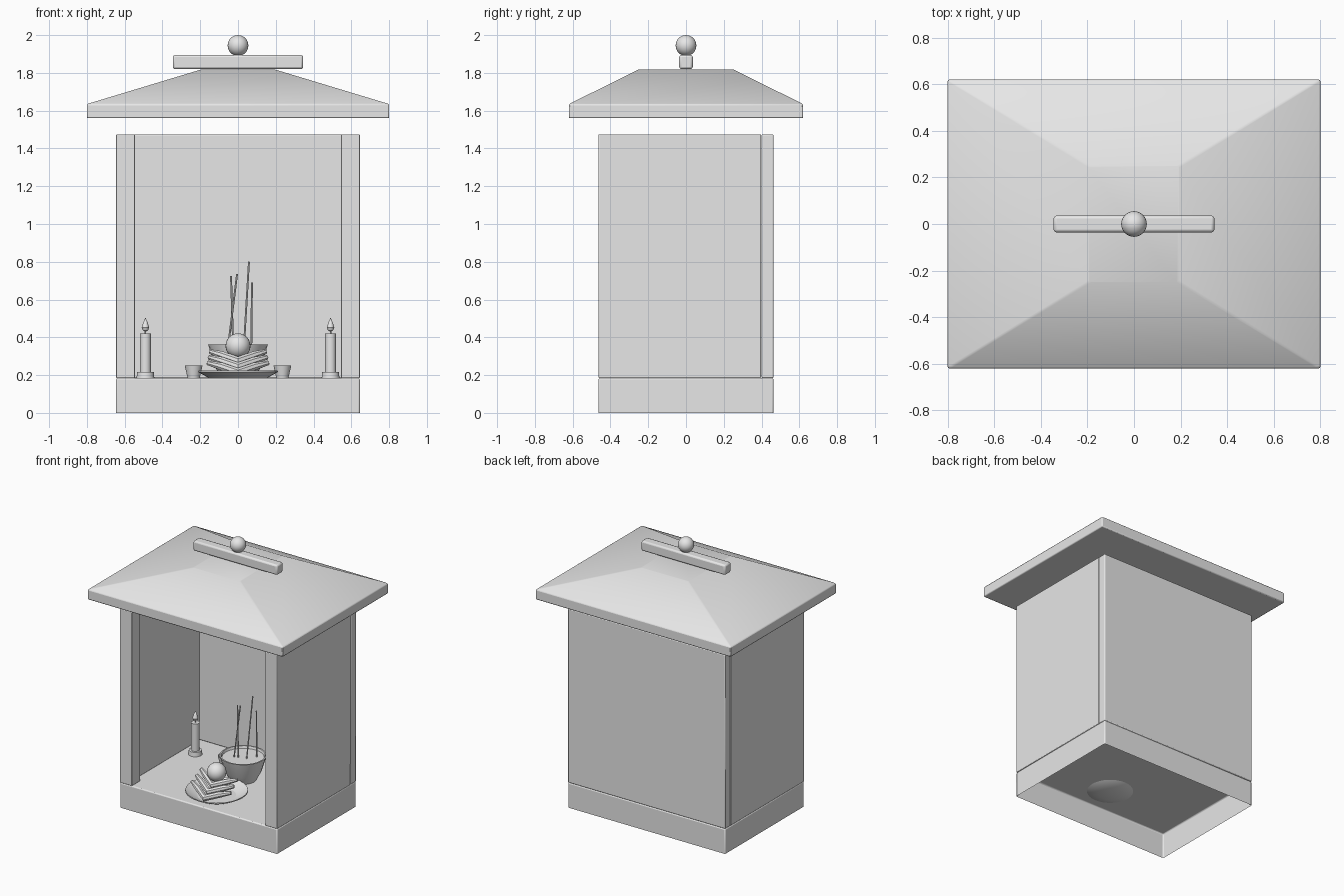
import bpy, bmesh, math
from mathutils import Vector

if "Cube" in bpy.data.objects:
    bpy.data.objects.remove(bpy.data.objects["Cube"])

grey = bpy.data.materials.new("plain_grey")
grey.diffuse_color = (0.8, 0.8, 0.8, 1)
grey.use_nodes = True
grey.node_tree.nodes["Principled BSDF"].inputs["Base Color"].default_value = grey.diffuse_color


def finish(name, bm, bevel=0.0, angle=35):
    bmesh.ops.recalc_face_normals(bm, faces=bm.faces)
    me = bpy.data.meshes.new(name)
    bm.to_mesh(me)
    bm.free()
    me.materials.append(grey)
    ob = bpy.data.objects.new(name, me)
    bpy.context.collection.objects.link(ob)
    bpy.ops.object.select_all(action='DESELECT')
    ob.select_set(True)
    bpy.context.view_layer.objects.active = ob
    if bevel:
        mod = ob.modifiers.new("soft_edges", 'BEVEL')
        mod.width = bevel
        mod.segments = 2
    bpy.ops.object.shade_smooth_by_angle(angle=math.radians(angle))
    return ob


def box(name, lo, hi, bevel=0.006, open_bottom=False):
    bm = bmesh.new()
    bmesh.ops.create_cube(bm, size=1)
    for v in bm.verts:
        v.co = Vector([lo[i] + (v.co[i] + 0.5) * (hi[i] - lo[i]) for i in range(3)])
    if open_bottom:
        low = [f for f in bm.faces if f.calc_center_median().z < lo[2] + 1e-5]
        bmesh.ops.delete(bm, geom=low, context='FACES')
    return finish(name, bm, bevel)


def lathe(name, profile, at, sides=24):
    """Revolve (radius, z) points around a vertical axis."""
    bm = bmesh.new()
    vs = [bm.verts.new((at[0] + r, at[1], z)) for r, z in profile]
    es = [bm.edges.new(p) for p in zip(vs, vs[1:])]
    bmesh.ops.spin(bm, geom=vs + es, cent=(at[0], at[1], 0), axis=(0, 0, 1),
                   angle=math.tau, steps=sides, use_merge=True)
    bmesh.ops.remove_doubles(bm, verts=bm.verts, dist=1e-5)
    return finish(name, bm)


def ball(name, at, r):
    bm = bmesh.new()
    bmesh.ops.create_uvsphere(bm, u_segments=24, v_segments=14, radius=r)
    bmesh.ops.translate(bm, verts=bm.verts, vec=at)
    return finish(name, bm)


def tube(name, points, radii, sides=8):
    """Capped tube through points, with one radius per point."""
    bm = bmesh.new()
    pts = [Vector(p) for p in points]
    rings = []
    for i, p in enumerate(pts):
        d = (pts[min(i + 1, len(pts) - 1)] - pts[max(i - 1, 0)]).normalized()
        a = d.cross(Vector((0, 1, 0.3))).normalized()
        b = d.cross(a)
        rings.append([bm.verts.new(p + radii[i] * (a * math.cos(t) + b * math.sin(t)))
                      for t in (math.tau * k / sides for k in range(sides))])
    for r0, r1 in zip(rings, rings[1:]):
        for k in range(sides):
            n = (k + 1) % sides
            bm.faces.new((r0[k], r0[n], r1[n], r1[k]))
    bm.faces.new(rings[0])
    bm.faces.new(rings[-1])
    return finish(name, bm)


# Plinth (hollow underneath) and cabinet walls
box("plinth", (-0.645, -0.463, 0), (0.645, 0.463, 0.185), 0.008, open_bottom=True)
box("back_panel", (-0.645, 0.4, 0.185), (0.645, 0.463, 1.475))
for s, side in ((-1, "left"), (1, "right")):
    xs = sorted((s * 0.592, s * 0.645))
    box(side + "_wall", (xs[0], -0.463, 0.185), (xs[1], 0.397, 1.475), 0.004)
    xs = sorted((s * 0.546, s * 0.643))
    box(side + "_front_post", (xs[0], -0.463, 0.185), (xs[1], -0.363, 1.475), 0.004)

# Hipped roof with a flat top
bm = bmesh.new()
rings = [[bm.verts.new((sx * hx, sy * hy, z))
          for sx, sy in ((-1, -1), (1, -1), (1, 1), (-1, 1))]
         for hx, hy, z in ((0.8, 0.62, 1.56), (0.8, 0.62, 1.635), (0.195, 0.25, 1.818))]
for r0, r1 in zip(rings, rings[1:]):
    for k in range(4):
        n = (k + 1) % 4
        bm.faces.new((r0[k], r0[n], r1[n], r1[k]))
bm.faces.new(rings[0])
bm.faces.new(rings[-1])
finish("roof", bm, 0.007)

# Ridge beam and finial
box("ridge_beam", (-0.345, -0.036, 1.82), (0.345, 0.036, 1.895), 0.012)
ball("finial", (0, 0, 1.945), 0.055)

# Offering dish, with curved fruit and one round fruit
lathe("offering_dish", [(0, 0.16), (0.08, 0.164), (0.15, 0.182), (0.212, 0.217),
                        (0.21, 0.224), (0.15, 0.19), (0.08, 0.172), (0, 0.168)],
      (0, -0.25), 32)
for i in range(3):
    y, z, w = -0.31 + 0.045 * i, 0.25 + 0.03 * i, 0.16 - 0.006 * i
    tube("curved_fruit_%d" % (i + 1),
         [(-w, y, z + 0.015), (-0.085, y - 0.035, z - 0.005), (0, y - 0.08, z - 0.035),
          (0.085, y - 0.035, z - 0.005), (w, y, z + 0.015)],
         [0.013, 0.022, 0.024, 0.022, 0.013])
ball("round_fruit", (0, -0.25, 0.355), 0.066)

# Incense bowl filled with ash, and its sticks
lathe("incense_bowl", [(0, 0.185), (0.09, 0.185), (0.125, 0.25), (0.158, 0.362),
                       (0.148, 0.362), (0.143, 0.345), (0, 0.345)], (0, 0.06))
sticks = [((-0.025, 0.04), (-0.037, 0.047, 0.725)), ((-0.055, 0.03), (-0.005, 0.035, 0.735)),
          ((0.03, 0.057), (0.058, 0.09, 0.8)), ((0.07, 0.12), (0.074, 0.11, 0.69))]
for i, (foot, tip) in enumerate(sticks):
    tube("incense_stick_%d" % (i + 1), [(*foot, 0.33), tip], [0.005, 0.005], 6)

# Candles and cups on both sides
for s, side in ((-1, "left"), (1, "right")):
    at = (s * 0.49, 0.2)
    lathe(side + "_candle_holder", [(0, 0.185), (0.047, 0.185), (0.044, 0.217), (0, 0.217)], at)
    lathe(side + "_candle", [(0, 0.21), (0.029, 0.21), (0.029, 0.42), (0, 0.42)], at, 16)
    lathe(side + "_wick", [(0, 0.415), (0.004, 0.415), (0.004, 0.44), (0, 0.44)], at, 6)
    lathe(side + "_flame", [(0, 0.43), (0.014, 0.437), (0.02, 0.452), (0.012, 0.478),
                            (0, 0.505)], at, 12)
    lathe(side + "_cup", [(0, 0.185), (0.032, 0.185), (0.047, 0.25), (0.041, 0.25),
                          (0.03, 0.2), (0, 0.2)], (s * 0.235, 0.18))
